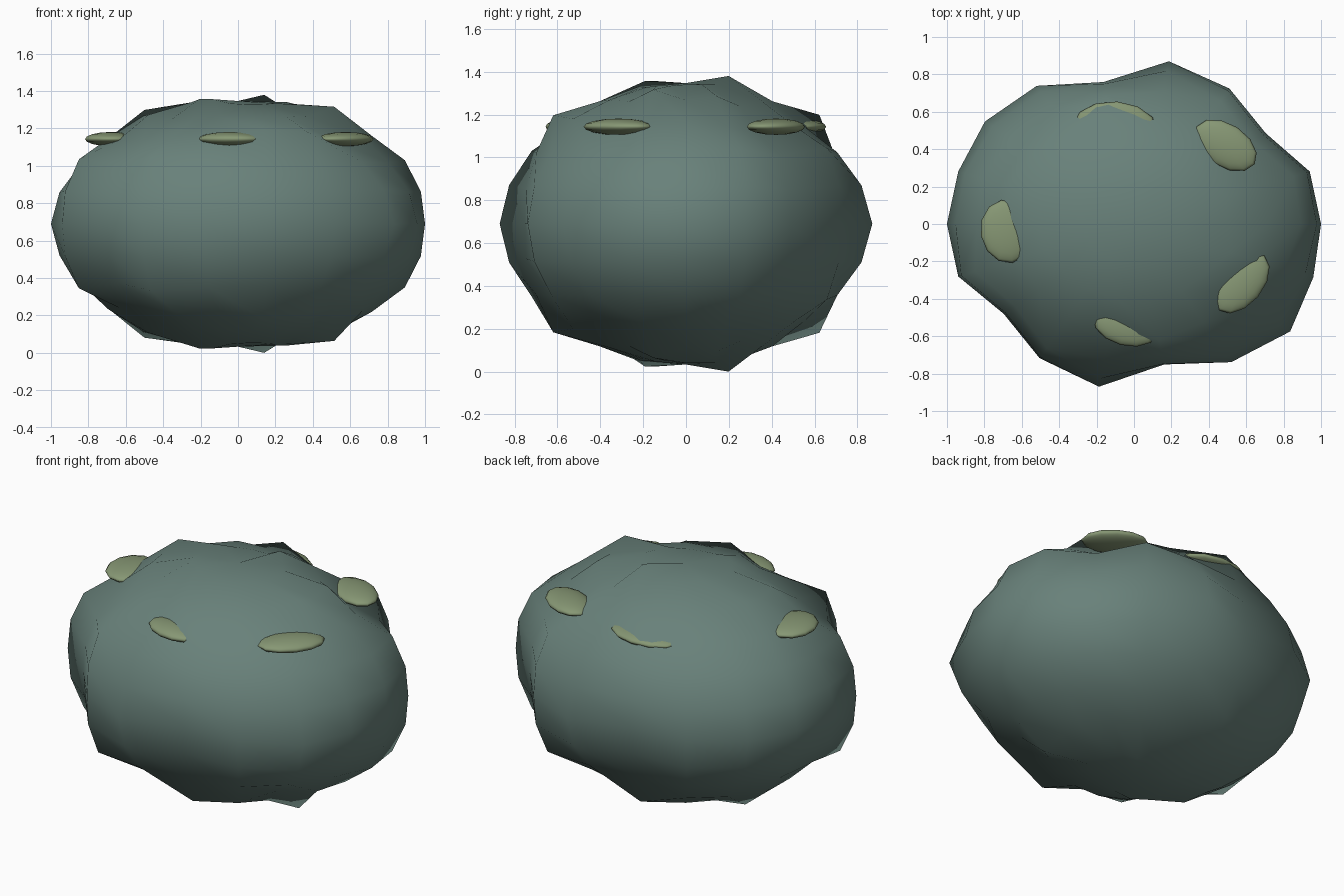
import bpy, bmesh
from math import sin, cos, pi, radians
from mathutils import Vector

if "Cube" in bpy.data.objects:
    bpy.data.objects.remove(bpy.data.objects["Cube"])

SEG, RINGS = 18, 12
SX, SY, SZ, CZ = 1.0, 0.82, 0.66, 0.69

# Radial bumps per segment: widest ring, then the rings nearer the poles
EQUATOR = [1, 1, .92, 1.02, 1.077, .94, 1.04, 1.04, 1,
           1, 1, .91, 1.01, 1.077, .93, 1.04, 1.09, 1.02]
FLANK = [1.03, 1.047, .96, 1.07, 1.01, .99, 1.02, 1.0, .99,
         .97, 1.045, .96, 1.08, 1.03, 1.0, 1.02, 1.0, .99]
SHOULDER = [1.01, .97, .9, .99, .97, 1.09, 1.01, 1, 1.01,
            .98, .96, .94, .99, .97, 1.085, 1.05, .95, 1.0]
UPPER = [1.01, 1.04, .96, 1, 1, 1, 1.02, 1, 1.065,
         1.01, 1.02, .96, .98, 1, 1, 1.01, 1, 1.095]
CROWN = [1.02, 1.02, 1.02, 1.082, 1.01, 1.01, 1.01, 1.03, 1.01,
         1, 1.02, 1.045, 1.045, 1.01, 1, 1, 1.01, 1.01]
MIDDLE = [0.6 * e + 0.4 * f for e, f in zip(EQUATOR, FLANK)]
BUMPS = [None, CROWN, UPPER, SHOULDER, FLANK, MIDDLE, EQUATOR]


def material(name, rgb):
    m = bpy.data.materials.new(name)
    m.diffuse_color = (*rgb, 1)
    m.use_nodes = True
    m.node_tree.nodes["Principled BSDF"].inputs["Base Color"].default_value = m.diffuse_color
    return m


rock_mat = material("rock_grey_green", (0.14, 0.22, 0.195))
moss_mat = material("moss_olive", (0.24, 0.31, 0.175))

# Boulder: lumpy squashed sphere, bumps mirrored top to bottom
bm = bmesh.new()
rows = []
for r in range(1, RINGS):
    t = pi * r / RINGS
    row = []
    for s in range(SEG):
        a = 2 * pi * s / SEG
        f = BUMPS[min(r, RINGS - r)][s]
        row.append(bm.verts.new((SX * sin(t) * cos(a) * f,
                                 SY * sin(t) * sin(a) * f,
                                 CZ + SZ * cos(t) * f)))
    rows.append(row)
top = bm.verts.new((0, 0, CZ + SZ * 0.995))
bottom = bm.verts.new((0, 0, CZ - SZ * 0.995))
for s in range(SEG):
    n = (s + 1) % SEG
    bm.faces.new((top, rows[0][s], rows[0][n]))
    bm.faces.new((bottom, rows[-1][n], rows[-1][s]))
    for up, low in zip(rows, rows[1:]):
        bm.faces.new((up[s], low[s], low[n], up[n]))
for f in bm.faces:
    f.smooth = True
mesh = bpy.data.meshes.new("boulder")
bm.to_mesh(mesh)
bm.free()
mesh.materials.append(rock_mat)
# Soft shading taken from the plain ellipsoid
mesh.normals_split_custom_set_from_vertices(
    [Vector((v.co.x / SX ** 2, v.co.y / SY ** 2, (v.co.z - CZ) / SZ ** 2)).normalized()
     for v in mesh.vertices])
bpy.context.collection.objects.link(bpy.data.objects.new("boulder", mesh))

# Moss patches: flat blobs (x, y, half length, half width, turn)
PATCHES = [(-0.045, -0.545, 0.175, 0.105, -15),
           (0.575, -0.315, 0.19, 0.115, 50),
           (0.49, 0.42, 0.185, 0.115, -33),
           (-0.10, 0.515, 0.225, 0.14, -4),
           (-0.68, -0.04, 0.17, 0.14, 100)]
for i, (x, y, length, width, turn) in enumerate(PATCHES, 1):
    bpy.ops.mesh.primitive_uv_sphere_add(segments=12, ring_count=8, radius=1,
                                         location=(x, y, 1.143),
                                         rotation=(0, 0, radians(turn)))
    patch = bpy.context.object
    patch.name = f"moss_patch_{i}"
    patch.scale = (length, width, 0.038)
    patch.data.materials.append(moss_mat)
    bpy.ops.object.shade_smooth()
